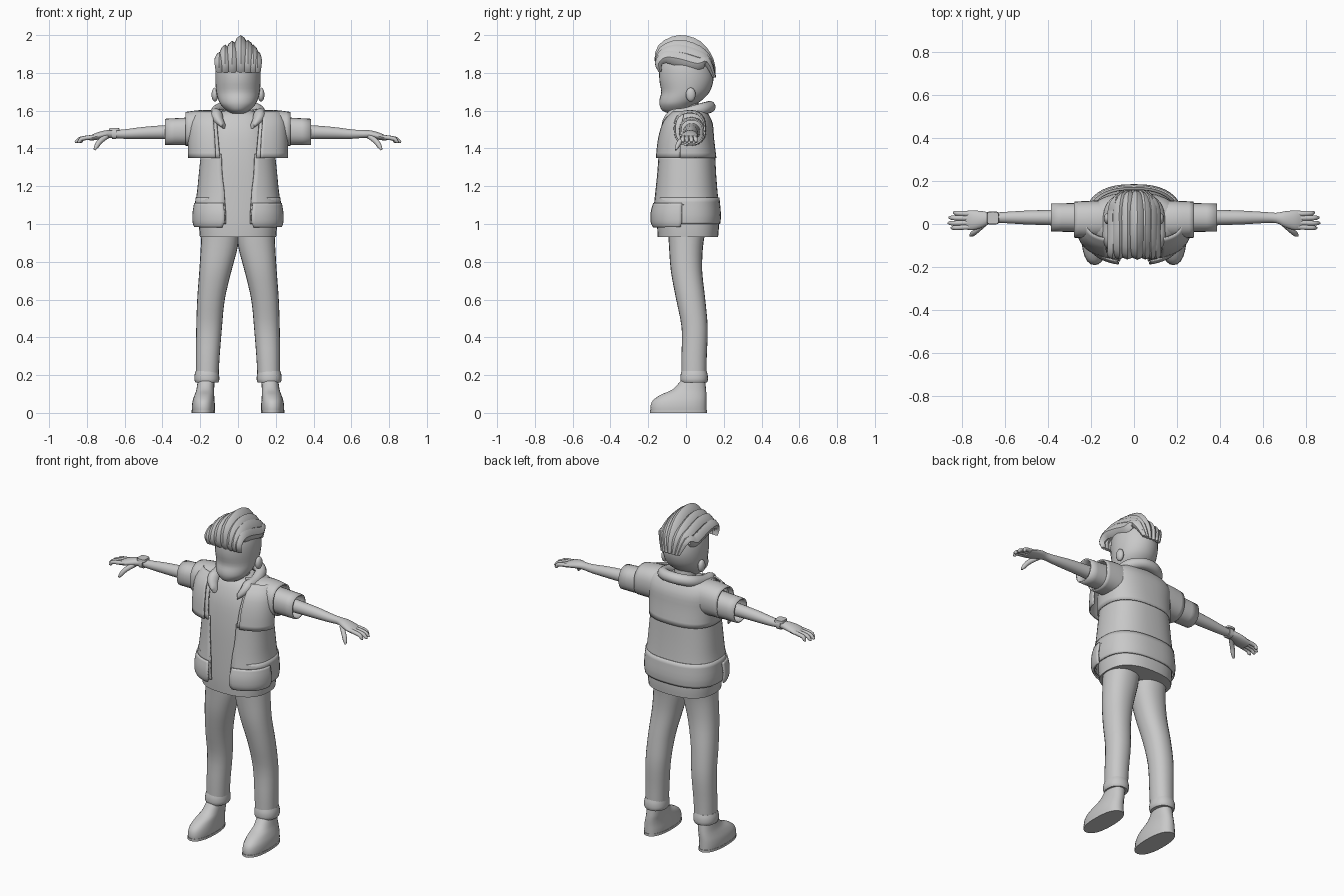
import bpy, bmesh, math
from mathutils import Vector

X, Y, Z = Vector((1, 0, 0)), Vector((0, 1, 0)), Vector((0, 0, 1))
grey = bpy.data.materials.new("plain grey")
grey.diffuse_color = (0.58, 0.58, 0.58, 1)


def finish(name, bm, thick=0, angle=40):
    bmesh.ops.recalc_face_normals(bm, faces=bm.faces)
    me = bpy.data.meshes.new(name)
    bm.to_mesh(me)
    bm.free()
    me.materials.append(grey)
    me.shade_smooth()
    me.set_sharp_from_angle(angle=math.radians(angle))
    ob = bpy.data.objects.new(name, me)
    bpy.context.collection.objects.link(ob)
    if thick:
        mod = ob.modifiers.new("cloth", 'SOLIDIFY')
        mod.thickness, mod.offset = thick, 0
    return ob


def refine(rings, steps):
    """Catmull-Rom interpolation of ring tuples."""
    out = []
    for i in range(len(rings) - 1):
        p0, p1, p2 = rings[max(i - 1, 0)], rings[i], rings[i + 1]
        p3 = rings[min(i + 2, len(rings) - 1)]
        for k in range(steps):
            t = k / steps
            out.append([0.5 * (2 * b + (c - a) * t + (2 * a - 5 * b + 4 * c - d) * t * t
                               + (3 * b - a - 3 * c + d) * t ** 3)
                        for a, b, c, d in zip(p0, p1, p2, p3)])
    return out + [list(rings[-1])]


def sweep(name, rings, u, v=None, n=24, p=2.0, steps=3, thick=0, cap=True, angle=40):
    """Skin rings (x, y, z, a, b[, start, end degrees from -v]); v=None follows the path."""
    rings = refine(rings, steps)
    part = len(rings[0]) > 5
    bm = bmesh.new()
    rows = []
    for i, r in enumerate(rings):
        c = Vector(r[:3])
        w = v
        if w is None:
            tan = Vector(rings[min(i + 1, len(rings) - 1)][:3]) - Vector(rings[max(i - 1, 0)][:3])
            w = tan.cross(u).normalized()
        lo, hi = (r[5], r[6]) if part else (0, 360)
        row = []
        for k in range(n + 1 if part else n):
            t = math.radians(lo + (hi - lo) * k / n)
            s, q = math.sin(t), -math.cos(t)
            s = math.copysign(abs(s) ** (2 / p), s)
            q = math.copysign(abs(q) ** (2 / p), q)
            row.append(bm.verts.new(c + u * (r[3] * s) + w * (r[4] * q)))
        rows.append(row)
    for A, B in zip(rows, rows[1:]):
        for k in range(n):
            j = k + 1 if part else (k + 1) % n
            bm.faces.new((A[k], A[j], B[j], B[k]))
    if cap and not part and not thick:
        bm.faces.new(rows[0])
        bm.faces.new(rows[-1])
    return finish(name, bm, thick, angle)


def ball(name, loc, size):
    bm = bmesh.new()
    bmesh.ops.create_uvsphere(bm, u_segments=16, v_segments=10, radius=1)
    bmesh.ops.scale(bm, vec=size, verts=bm.verts)
    bmesh.ops.translate(bm, vec=loc, verts=bm.verts)
    return finish(name, bm)


# head and neck
sweep("head", [(0, -.04, 1.585, .035, .05), (0, -.045, 1.60, .06, .08), (0, -.045, 1.63, .09, .095),
               (0, -.025, 1.66, .105, .115), (0, -.003, 1.70, .115, .128), (0, .002, 1.76, .12, .143),
               (0, 0, 1.82, .118, .14), (0, 0, 1.87, .105, .125), (0, 0, 1.91, .08, .095),
               (0, 0, 1.94, .025, .035)], X, Y, n=32)
sweep("neck", [(0, .015, 1.5, .065, .065), (0, .005, 1.64, .06, .06)], X, Y)

# swept-back hair locks: x, ridge height, half width
for x, top, a in [(-.098, 1.905, .022), (-.068, 1.95, .026), (-.03, 1.97, .028), (.015, 2.0, .03),
                  (.052, 1.975, .027), (.08, 1.95, .025), (.102, 1.915, .02)]:
    k = 1 - abs(x) * 1.5
    c = top - .04
    sweep("hair_lock", [(x, -.135, 1.805, a * .9, .008), (x * 1.02, -.145, 1.85, a * 1.1, .02),
                        (x, -.115 * k - .01, (c + 1.87) / 2 + .01, a * 1.15, .032),
                        (x, -.035, c, a * 1.1, .04), (x, .06, c - .025, a * 1.1, .036),
                        (x * .85, .125 * k + .005, 1.86, a, .022),
                        (x * .55, .15, 1.775, a * .35, .008)], X, n=8, p=1.5, angle=35)

# hood collar rolled around the neck
half = [(.075, -.115, 1.52, .016, .018), (.108, -.085, 1.565, .036, .032), (.118, -.01, 1.58, .036, .032),
        (.10, .075, 1.605, .034, .032), (.05, .115, 1.617, .032, .032)]
sweep("hood_collar", half + [(0, .125, 1.62, .032, .032)] + [(-h[0],) + h[1:] for h in half[::-1]],
      Z, n=14, steps=4)

# shirt
sweep("shirt", [(0, .01, .93, .202, .16), (0, .01, 1.02, .207, .163), (0, 0, 1.2, .198, .148),
                (0, 0, 1.35, .185, .14), (0, 0, 1.48, .165, .122), (0, .01, 1.57, .13, .095),
                (0, .02, 1.60, .07, .07)], X, Y, n=32, p=2.5)

# open jacket in three overlapping tiers
sweep("jacket_body", [(0, 0, 1.10, .224, .17, 14, 346), (0, 0, 1.17, .213, .163, 15, 345),
                      (0, 0, 1.26, .204, .156, 19, 341), (0, 0, 1.37, .193, .15, 22, 338)],
      X, Y, n=40, p=2.5, thick=.008)
sweep("jacket_hem", [(0, .004, 1.0, .222, .172, 12, 348), (0, .004, 1.05, .226, .176, 12, 348),
                     (0, .004, 1.14, .22, .168, 14, 346)], X, Y, n=40, p=2.5, thick=.01)
sweep("jacket_yoke", [(0, 0, 1.35, .203, .157, 23, 337), (0, 0, 1.45, .208, .145, 25, 335),
                      (0, .01, 1.53, .21, .128, 27, 333), (0, .015, 1.58, .185, .10, 32, 328),
                      (0, .02, 1.605, .11, .075, 40, 320)], X, Y, n=40, p=2.5, thick=.008)

for s in (1, -1):
    sx = X * s
    # jacket flaps and pockets
    sweep("chest_flap", [(0, 0, 1.35, .262, .163, 20, 84), (0, 0, 1.45, .262, .152, 21, 84),
                         (0, .005, 1.54, .252, .13, 24, 84), (0, .01, 1.595, .22, .085, 30, 84)],
          sx, Y, n=16, p=2.7, thick=.008)
    sweep("hip_pocket", [(0, 0, .985, .228, .176, 16, 84), (0, 0, 1.01, .236, .186, 13, 86),
                         (0, 0, 1.06, .236, .186, 13, 86), (0, 0, 1.11, .228, .174, 15, 86)],
          sx, Y, n=16, p=2.5, thick=.01)
    # sleeves
    sweep("jacket_sleeve", [(.10 * s, .02, 1.50, .085, .095), (.19 * s, .02, 1.508, .084, .092),
                            (.277 * s, .02, 1.503, .08, .086)], Y, Z, p=2.4, thick=.008)
    sweep("shirt_sleeve", [(.22 * s, .03, 1.492, .064, .07), (.386 * s, .03, 1.487, .061, .066)],
          Y, Z, p=2.3, thick=.008)
    # arm, palm, fingers and thumb
    sweep("arm", [(.22 * s, .03, 1.488, .045, .045), (.385 * s, .03, 1.486, .036, .037),
                  (.5 * s, .03, 1.482, .032, .032), (.6 * s, .03, 1.476, .026, .025),
                  (.66 * s, .028, 1.476, .024, .021), (.70 * s, .022, 1.474, .037, .022),
                  (.75 * s, .017, 1.464, .046, .019), (.785 * s, .018, 1.453, .042, .012)],
          Y, Z, n=20)
    for y, tip in [(.05, .84), (.028, .86), (.004, .864), (-.017, .85)]:
        sweep("finger", [(.76 * s, y * .9 + .002, 1.461, .0125, .012),
                         ((.4 + tip / 2) * s, y, 1.452, .0115, .011),
                         ((tip - .01) * s, y * 1.05, 1.437, .009, .009),
                         (tip * s, y * 1.06, 1.433, .004, .004)], Y, n=10)
    sweep("thumb", [(.69 * s, .005, 1.468, .016, .014), (.73 * s, -.03, 1.438, .015, .014),
                    (.75 * s, -.046, 1.41, .012, .012), (.76 * s, -.054, 1.392, .005, .005)], Y, n=10)
    # ear
    ball("ear", (.122 * s, .025, 1.685), (.018, .026, .037))
    # trouser leg and cuff
    sweep("trouser_leg", [(.095 * s, .005, .97, .098, .10), (.099 * s, 0, .88, .098, .09),
                          (.12 * s, .003, .75, .085, .083), (.143 * s, .025, .6, .073, .077),
                          (.153 * s, .046, .45, .068, .069), (.16 * s, .043, .3, .063, .067),
                          (.163 * s, .042, .19, .06, .066)], X, Y, p=2.2)
    sweep("trouser_cuff", [(.165 * s, .043, .16, .06, .068), (.165 * s, .043, .175, .066, .073),
                           (.165 * s, .043, .20, .065, .072), (.164 * s, .043, .222, .06, .066)],
          X, Y, p=2.2)
    # shoe and sole
    sweep("shoe", [(.183 * s, -.04, .01, .06, .148), (.183 * s, -.04, .035, .061, .148),
                   (.182 * s, -.034, .065, .058, .142), (.178 * s, -.014, .095, .052, .122),
                   (.173 * s, .018, .125, .047, .088), (.168 * s, .04, .18, .044, .06)], X, Y, p=2.3)
    sweep("shoe_sole", [(.183 * s, -.04, 0, .062, .151), (.183 * s, -.04, .014, .062, .151)],
          X, Y, p=2.3, steps=1)

# wristwatch on one arm
sweep("watch_strap", [(-.668, .028, 1.476, .029, .027), (-.642, .028, 1.476, .029, .027)],
      Y, Z, p=2.6, steps=1)
sweep("watch_case", [(-.655, .028, 1.494, .028, .03), (-.655, .028, 1.508, .026, .028)],
      X, Y, p=5, steps=1)
